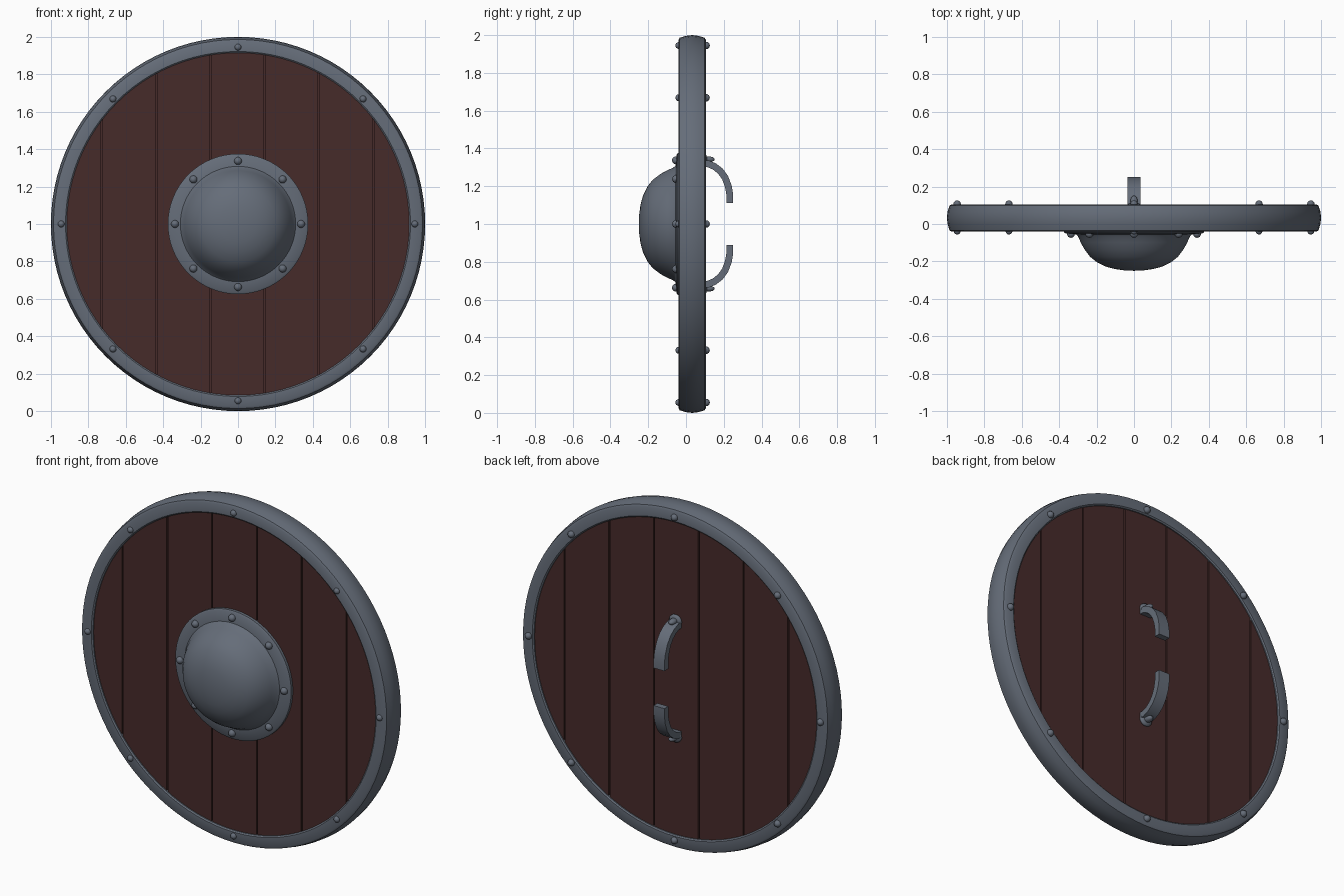
import bpy, bmesh, math
from mathutils import Matrix, Vector

if "Cube" in bpy.data.objects:
    bpy.data.objects.remove(bpy.data.objects["Cube"])

CZ = 1.0  # height of the shield centre


def material(name, rgb):
    m = bpy.data.materials.new(name)
    m.diffuse_color = (*rgb, 1)
    m.use_nodes = True
    m.node_tree.nodes["Principled BSDF"].inputs["Base Color"].default_value = m.diffuse_color
    return m


STEEL = material("blue grey steel", (0.130, 0.152, 0.190))
WOOD = material("dark red wood", (0.062, 0.024, 0.023))


def finish(name, bm, mat, smooth=35):
    bmesh.ops.recalc_face_normals(bm, faces=bm.faces)
    me = bpy.data.meshes.new(name)
    bm.to_mesh(me)
    bm.free()
    me.materials.append(mat)
    ob = bpy.data.objects.new(name, me)
    bpy.context.collection.objects.link(ob)
    bpy.ops.object.select_all(action='DESELECT')
    ob.select_set(True)
    bpy.context.view_layer.objects.active = ob
    bpy.ops.object.shade_smooth_by_angle(angle=math.radians(smooth))
    return ob


def lathe(name, profile, mat, closed, n=96):
    """Spin (radius, y) points round the y axis through the shield centre."""
    bm = bmesh.new()
    vs = [bm.verts.new((r, y, CZ)) for r, y in profile]
    pairs = list(zip(vs, vs[1:])) + ([(vs[-1], vs[0])] if closed else [])
    es = [bm.edges.new(p) for p in pairs]
    bmesh.ops.spin(bm, geom=vs + es, cent=(0, 0, CZ), axis=(0, 1, 0),
                   angle=math.tau, steps=n, use_duplicate=False)
    bmesh.ops.remove_doubles(bm, verts=bm.verts, dist=1e-4)
    return finish(name, bm, mat)


def rivets(name, radius, y, size, depth, count=8):
    """Ring of domed rivet heads."""
    bm = bmesh.new()
    for i in range(count):
        a = math.tau * i / count
        loc = Vector((radius * math.sin(a), y, CZ + radius * math.cos(a)))
        mtx = (Matrix.Translation(loc) @ Matrix.Rotation(math.pi / 2, 4, 'X')
               @ Matrix.Diagonal((size, size, depth, 1)))
        bmesh.ops.create_uvsphere(bm, u_segments=12, v_segments=8, radius=1, matrix=mtx)
    return finish(name, bm, STEEL, 60)


# Steel rim with a softly rounded outer edge
lathe("rim", [(0.915, -0.034), (0.922, -0.040), (0.975, -0.040), (0.986, -0.034),
              (0.996, 0.0), (1.0, 0.033), (0.996, 0.066), (0.986, 0.099),
              (0.975, 0.105), (0.922, 0.105), (0.915, 0.099)], STEEL, True)
rivets("rim_rivets_front", 0.945, -0.040, 0.018, 0.016)
rivets("rim_rivets_back", 0.945, 0.106, 0.020, 0.020)

# Seven planks, each a vertical slice of a disc
R, W, GAP = 0.918, 0.29, 0.008
for k in range(-3, 4):
    x0, x1 = k * W - 0.003 + GAP / 2 - W / 2, k * W - 0.003 + W / 2 - GAP / 2
    x0, x1 = max(x0, -R + 0.001), min(x1, R - 0.001)
    xs = [x0 + (x1 - x0) * i / 16 for i in range(17)]
    outline = ([(x, math.sqrt(R * R - x * x)) for x in xs]
               + [(x, -math.sqrt(R * R - x * x)) for x in reversed(xs)])
    bm = bmesh.new()
    face = bm.faces.new([bm.verts.new((x, -0.028, CZ + z)) for x, z in outline])
    ext = bmesh.ops.extrude_face_region(bm, geom=[face])
    bmesh.ops.translate(bm, vec=(0, 0.121, 0),
                        verts=[v for v in ext["geom"] if isinstance(v, bmesh.types.BMVert)])
    finish(f"plank_{k + 4}", bm, WOOD)

# Solid wood behind the plank seams
lathe("plank_core", [(0, -0.018), (R, -0.018), (R, 0.083), (0, 0.083)], WOOD, False)

# Domed boss with riveted flange
lathe("boss", [(0, -0.25), (0.05, -0.248), (0.10, -0.241), (0.15, -0.228), (0.20, -0.203),
               (0.235, -0.175), (0.265, -0.135), (0.285, -0.098), (0.298, -0.068),
               (0.308, -0.056), (0.366, -0.050), (0.375, -0.044), (0.375, -0.02)],
      STEEL, False)
rivets("boss_rivets", 0.337, -0.053, 0.021, 0.021)

# Two curved grip brackets on the back, mirrored top and bottom
PATH = [(0.088, 0.320), (0.118, 0.318), (0.150, 0.305), (0.182, 0.280),
        (0.207, 0.245), (0.224, 0.200), (0.232, 0.155), (0.232, 0.110)]
for side, label in ((1, "upper"), (-1, "lower")):
    bm = bmesh.new()
    rings = []
    for i, (y, z) in enumerate(PATH):
        a, b = PATH[max(i - 1, 0)], PATH[min(i + 1, len(PATH) - 1)]
        t = Vector((b[0] - a[0], b[1] - a[1])).normalized()
        ny, nz = -t.y * 0.018, t.x * 0.018
        rings.append([bm.verts.new((x, y + s * ny, CZ + side * (z + s * nz)))
                      for x, s in ((-0.035, -1), (0.035, -1), (0.035, 1), (-0.035, 1))])
    for p, q in zip(rings, rings[1:]):
        for j in range(4):
            bm.faces.new((p[j], p[(j + 1) % 4], q[(j + 1) % 4], q[j]))
    bm.faces.new(rings[0])
    bm.faces.new(rings[-1])
    finish(f"{label}_grip_bracket", bm, STEEL)

    # Mounting foot and its rivet
    bm = bmesh.new()
    for y, z, sx, sy, sz in ((0.097, 0.338, 0.040, 0.016, 0.036),
                             (0.118, 0.342, 0.020, 0.034, 0.016)):
        mtx = Matrix.Translation((0, y, CZ + side * z)) @ Matrix.Diagonal((sx, sy, sz, 1))
        bmesh.ops.create_uvsphere(bm, u_segments=14, v_segments=8, radius=1, matrix=mtx)
    finish(f"{label}_grip_foot", bm, STEEL, 60)
